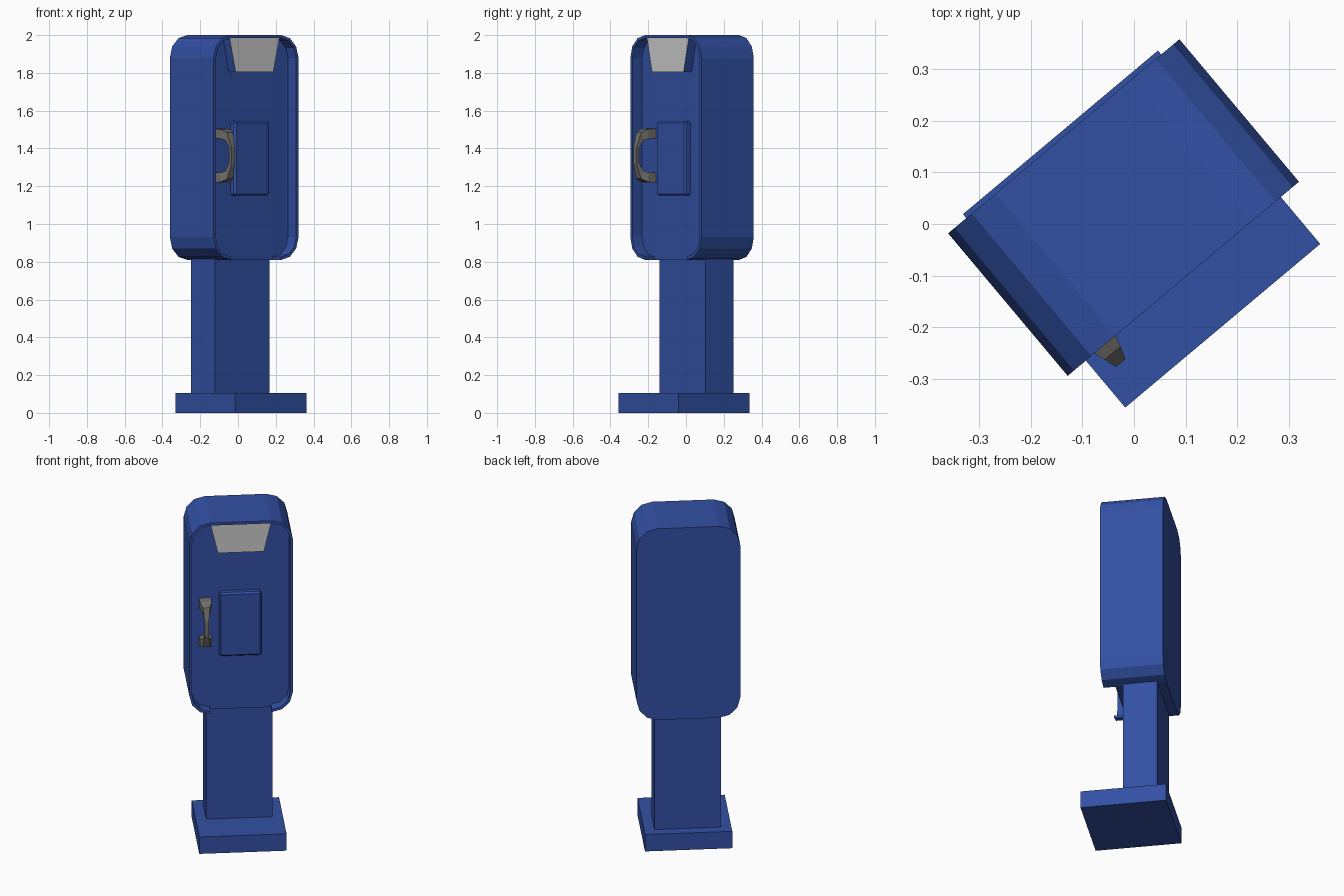
import bpy, bmesh, math
from math import radians, sin, cos

cube = bpy.data.objects.get("Cube")
if cube:
    bpy.data.objects.remove(cube, do_unlink=True)

TURN = radians(40)      # the whole stand is turned about z
MID = 0.005             # sideways offset of the centre line


def material(name, color):
    m = bpy.data.materials.new(name)
    m.use_nodes = True
    m.diffuse_color = (*color, 1)
    m.node_tree.nodes["Principled BSDF"].inputs["Base Color"].default_value = (*color, 1)
    return m


blue = material("booth blue", (0.032, 0.08, 0.37))
pale = material("sign grey", (0.6, 0.6, 0.6))
dark = material("handset grey", (0.17, 0.16, 0.145))


def finish(name, bm, *mats):
    bmesh.ops.recalc_face_normals(bm, faces=bm.faces)
    mesh = bpy.data.meshes.new(name)
    bm.to_mesh(mesh)
    bm.free()
    for m in mats:
        mesh.materials.append(m)
    ob = bpy.data.objects.new(name, mesh)
    ob.rotation_euler.z = TURN
    bpy.context.collection.objects.link(ob)
    return ob


def loft(rings):
    """Skin a row of equal-length vertex rings and cap both ends."""
    bm = bmesh.new()
    loops = [[bm.verts.new(p) for p in ring] for ring in rings]
    n = len(loops[0])
    for a, b in zip(loops, loops[1:]):
        for i in range(n):
            j = (i + 1) % n
            bm.faces.new((a[i], a[j], b[j], b[i]))
    bm.faces.new(loops[0])
    bm.faces.new(loops[-1])
    return bm


def prism(outline, back, front):
    """Extrude an (x, z) outline between two distances to the front."""
    return loft([[(x + MID, -v, z) for x, z in outline] for v in (back, front)])


def block(half, z0, z1):
    return [(-half, z0), (half, z0), (half, z1), (-half, z1)]


def rounded(half, z0, z1, r, inset=0, steps=3):
    """Rounded outline, starting at the lower right and ending at the lower left."""
    corners = [(half - r, z0 + r, -90), (half - r, z1 - r, 0),
               (r - half, z1 - r, 90), (r - half, z0 + r, 180)]
    pts = []
    for cx, cz, start in corners:
        for k in range(steps + 1):
            a = radians(start + 90 * k / steps)
            pts.append((cx + (r - inset) * cos(a), cz + (r - inset) * sin(a)))
    return pts


# Foot and post
finish("foot_slab", prism(block(0.247, 0, 0.105), -0.228, 0.262), blue)
finish("post", prism(block(0.188, 0.1, 0.83), -0.167, 0.028), blue)

# Hood: solid back and a thin rim left open along the bottom
PANEL = 0.075
outer = rounded(0.293, 0.81, 2.0, 0.12)
inner = rounded(0.293, 0.81, 2.0, 0.12, inset=0.016)
finish("hood_body", prism(outer, -0.218, PANEL), blue)
finish("hood_rim", prism(outer + inner[::-1], PANEL, 0.143), blue)

# Sign box: tapered, with a pale front face
sign_outline = [(-0.13, 1.805), (0.13, 1.805), (0.172, 1.984), (-0.172, 1.984)]
bm = prism(sign_outline, PANEL - 0.01, 0.13)
bm.normal_update()
for f in bm.faces:
    f.material_index = int(all(v.co.y < -0.12 for v in f.verts))
finish("sign_box", bm, blue, pale)

# Telephone body with softened front edges
phone = finish("phone_body", prism(block(0.12, 1.15, 1.545), PANEL - 0.02, 0.111), blue)
bevel = phone.modifiers.new("edge", "BEVEL")
bevel.width = 0.01
bevel.segments = 1

# Handset: rectangular sections swept round a C shape
# each row: outer (front, height), inner (front, height), half width
HEIGHT = 1.362
half_path = [
    (0.070, 0.143, 0.070, 0.090, 0.035),
    (0.125, 0.140, 0.122, 0.090, 0.033),
    (0.165, 0.122, 0.148, 0.082, 0.020),
    (0.190, 0.045, 0.172, 0.040, 0.012),
]
rows = [(a, HEIGHT + b, c, HEIGHT + d, w) for a, b, c, d, w in half_path]
rows += [(a, HEIGHT - b, c, HEIGHT - d, w) for a, b, c, d, w in reversed(half_path)]
GRIP = -0.193
rings = [[(GRIP - w, -a, b), (GRIP + w, -a, b), (GRIP + w, -c, d), (GRIP - w, -c, d)]
         for a, b, c, d, w in rows]
finish("handset", loft(rings), dark)
